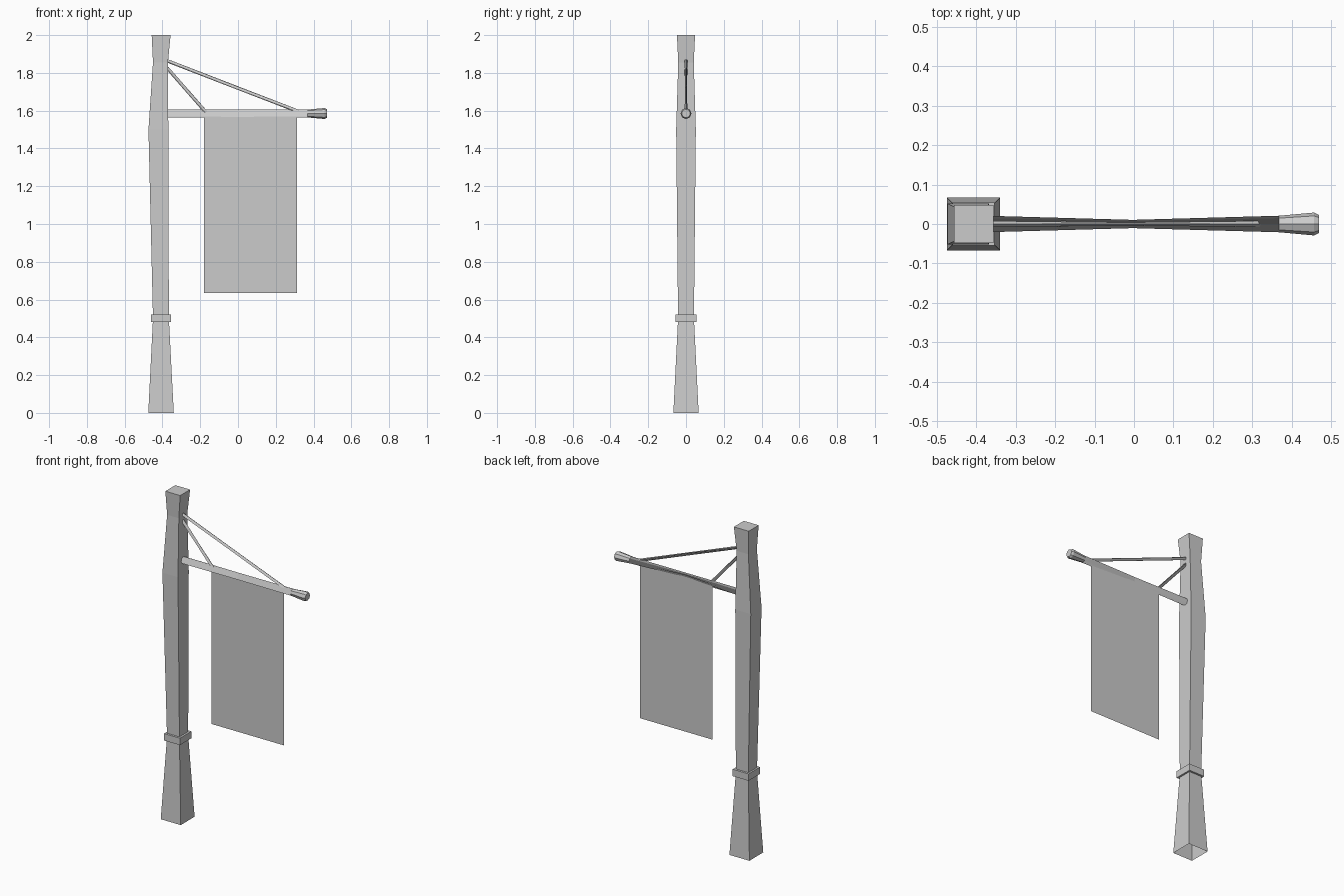
import bpy, bmesh
from mathutils import Vector

cube = bpy.data.objects.get("Cube")
if cube:
    bpy.data.objects.remove(cube, do_unlink=True)

grey = bpy.data.materials.new("plain_grey")
grey.use_nodes = True
grey.diffuse_color = (0.6, 0.6, 0.6, 1)
grey.node_tree.nodes["Principled BSDF"].inputs["Base Color"].default_value = (0.6, 0.6, 0.6, 1)


def finish(name, bm, recalc=True):
    if recalc:
        bmesh.ops.recalc_face_normals(bm, faces=bm.faces)
    mesh = bpy.data.meshes.new(name)
    bm.to_mesh(mesh)
    bm.free()
    mesh.materials.append(grey)
    obj = bpy.data.objects.new(name, mesh)
    bpy.context.collection.objects.link(obj)
    return obj


def skin(bm, rings, cap_start, cap_end):
    """Join rings of points into a tube, with optional end caps."""
    loops = [[bm.verts.new(p) for p in ring] for ring in rings]
    n = len(loops[0])
    for a, b in zip(loops, loops[1:]):
        for i in range(n):
            j = (i + 1) % n
            bm.faces.new((a[i], a[j], b[j], b[i]))
    if cap_start:
        bm.faces.new(loops[0][::-1])
    if cap_end:
        bm.faces.new(loops[-1])


def square_column(name, profile, cap_start=True):
    """Rectangular sections given as (z, x min, x max, half depth)."""
    bm = bmesh.new()
    rings = [[(x0, -d, z), (x1, -d, z), (x1, d, z), (x0, d, z)]
             for z, x0, x1, d in profile]
    skin(bm, rings, cap_start, True)
    return finish(name, bm)


def rod(name, start, end, stations, sides):
    """Faceted rod; stations are (fraction along, radius)."""
    start, end = Vector(start), Vector(end)
    axis = (end - start).normalized()
    side = Vector((0, 1, 0))
    up = axis.cross(side)
    bm = bmesh.new()
    rings = []
    for t, r in stations:
        ring = bmesh.ops.create_circle(bm, segments=sides, radius=r)["verts"]
        centre = start.lerp(end, t)
        rings.append([centre + side * v.co.x + up * v.co.y for v in ring])
        bmesh.ops.delete(bm, geom=ring, context='VERTS')
    skin(bm, rings, True, True)
    return finish(name, bm)


# Tapered post, open underneath
square_column("post", [
    (0.0, -0.475, -0.34, 0.067),
    (0.5, -0.45, -0.366, 0.042),
    (1.5, -0.474, -0.369, 0.052),
    (1.855, -0.45, -0.371, 0.041),
    (2.0, -0.457, -0.357, 0.048),
], cap_start=False)

# Collar band around the post
square_column("collar", [(0.48, -0.461, -0.354, 0.055),
                         (0.522, -0.461, -0.354, 0.055)])

# Horizontal arm with a flared tip
rod("arm", (-0.375, 0, 1.585), (0.47, 0, 1.585),
    [(0, 0.021), (0.88, 0.021), (0.985, 0.029), (1, 0.023)], 8)

# Diagonal braces
for name, start, end in (("long_brace", (-0.375, 0, 1.864), (0.33, 0, 1.592)),
                         ("short_brace", (-0.375, 0, 1.826), (-0.17, 0, 1.592))):
    rod(name, start, end, [(0, 0.009), (1, 0.009)], 6)

# Hanging banner, a single flat sheet
bm = bmesh.new()
bm.faces.new([bm.verts.new((x, 0, z)) for x, z in
              ((-0.18, 0.635), (0.312, 0.635), (0.312, 1.58), (-0.18, 1.58))])
finish("banner", bm, recalc=False)
